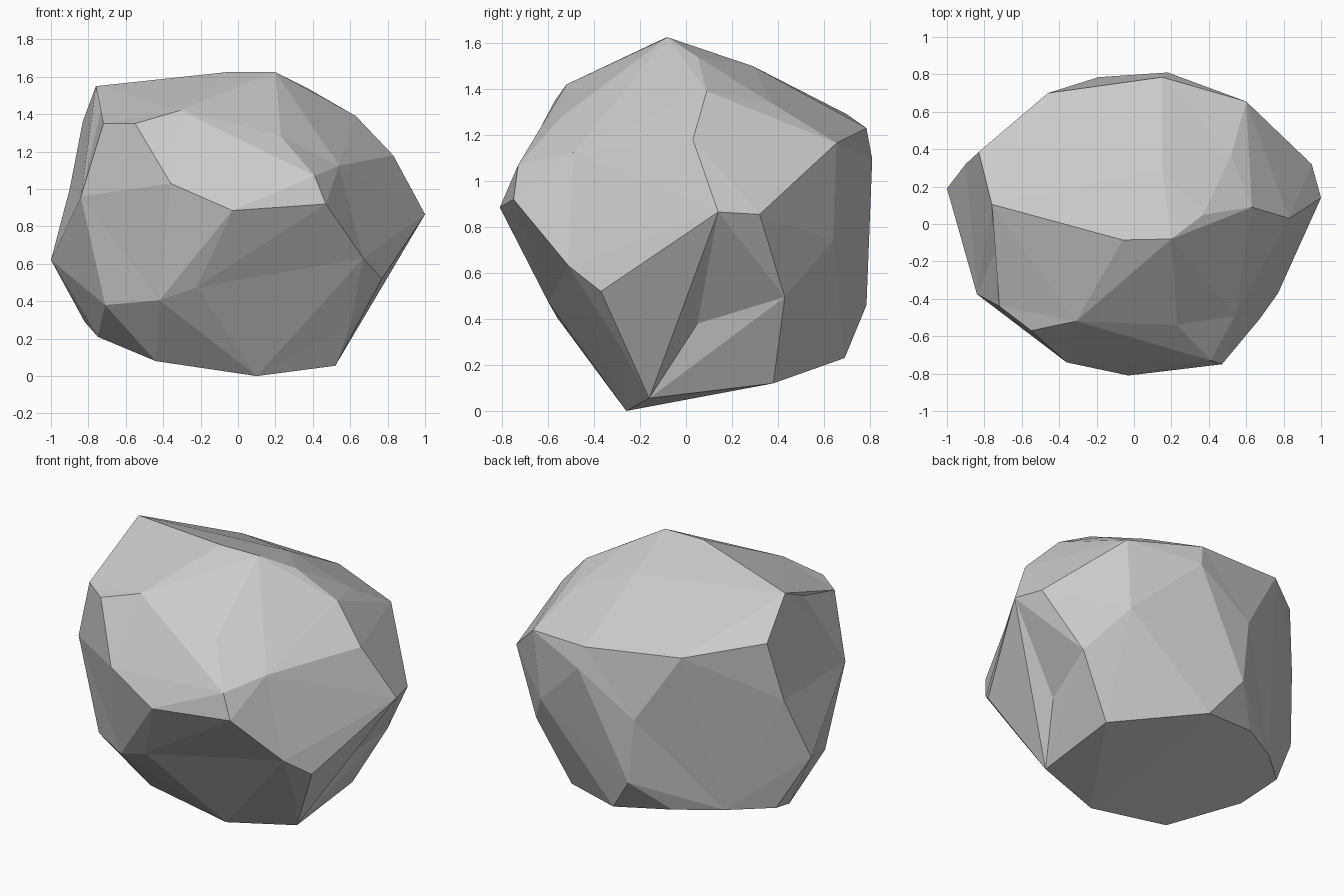
import bpy, bmesh
from mathutils import Vector

# Corner points of the boulder, grouped by height band
crown = [(.20, -.08, 1.625), (-.06, -.085, 1.625), (-.19, .015, 1.59), (-.76, .105, 1.55),
         (.37, .05, 1.54), (.15, .29, 1.5), (.63, .09, 1.39), (.52, .37, 1.34),
         (-.83, .385, 1.36), (-.46, .70, 1.29), (.15, .785, 1.23), (.60, .655, 1.165)]
shoulder = [(-.73, -.12, 1.44), (-.72, -.44, 1.35), (-.55, -.57, 1.35), (-.31, -.52, 1.42),
            (.23, -.54, 1.28), (.54, -.49, 1.125), (.83, .03, 1.18), (.41, -.73, 1.07),
            (.47, -.75, .92), (-.03, -.81, .885), (-.36, -.74, 1.03), (-.84, -.375, .96)]
waist = [(-1, .19, .62), (-.90, .32, 1.0), (-.19, .785, .86), (.18, .81, 1.095), (.56, .64, .74),
         (1, .14, .865), (.95, .32, .855), (.77, -.37, .52), (.67, -.51, .63)]
base = [(-.71, -.36, .38), (-.42, -.56, .405), (-.22, -.60, .475), (.60, -.28, .27),
        (.735, .43, .495), (.64, .05, .38), (-.15, .785, .46), (.10, -.26, 0),
        (.52, -.16, .055), (-.44, -.24, .08), (-.75, .05, .21), (-.82, .28, .29),
        (-.60, .47, .29), (-.34, .62, .28), (.02, .69, .23), (.525, .38, .12)]

# Hull the rounded points, then restore them so shallow dents survive
centre = Vector((0, 0, .82))
bm = bmesh.new()
true_pos = bm.verts.layers.float_vector.new("true_pos")
for p in crown + shoulder + waist + base:
    d = Vector(p) - centre
    v = bm.verts.new(centre + d * d.length ** -.35)
    v[true_pos] = p
bmesh.ops.convex_hull(bm, input=bm.verts[:])
bmesh.ops.delete(bm, geom=[v for v in bm.verts if not v.link_faces], context='VERTS')
for v in bm.verts:
    v.co = v[true_pos]
bm.verts.layers.float_vector.remove(true_pos)
bmesh.ops.recalc_face_normals(bm, faces=bm.faces[:])

# Flat-faced boulder object
mesh = bpy.data.meshes.new("boulder")
bm.to_mesh(mesh)
bm.free()
bpy.context.collection.objects.link(bpy.data.objects.new("boulder", mesh))
